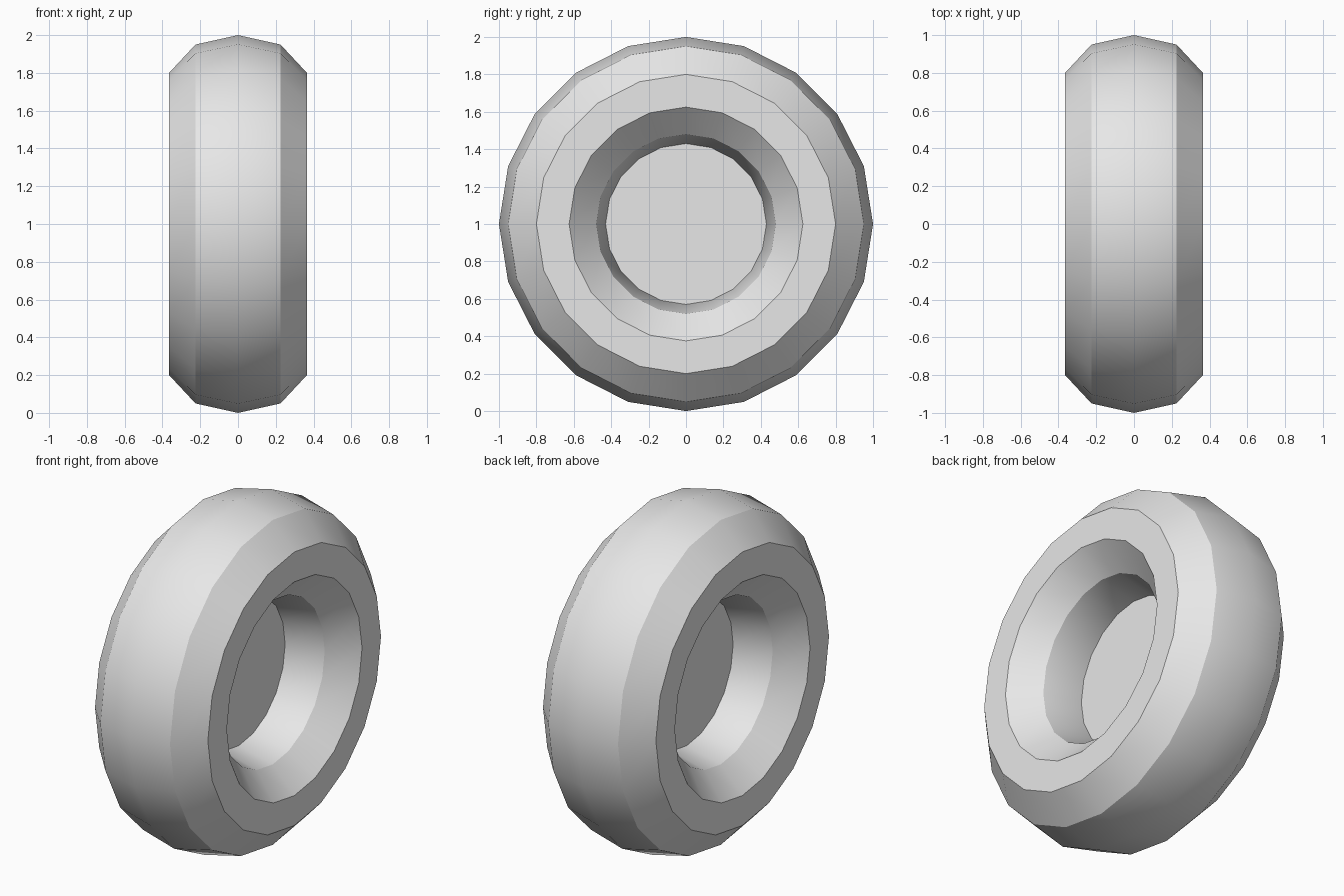
import bpy
import bmesh
from math import sin, cos, pi, radians

cube = bpy.data.objects.get("Cube")
if cube:
    bpy.data.objects.remove(cube, do_unlink=True)

SIDES = 20

grey = bpy.data.materials.new("light_grey")
grey.use_nodes = True
grey.diffuse_color = (0.8, 0.8, 0.8, 1)
grey.node_tree.nodes["Principled BSDF"].inputs["Base Color"].default_value = (0.8, 0.8, 0.8, 1)

# Half cross-section (x, radius): tread centre, shoulder, side wall, rim well
half = [(0, 1.0), (0.225, 0.95), (0.365, 0.80),
        (0.365, 0.625), (0.225, 0.48), (0, 0.43)]
section = half + [(-x, r) for x, r in reversed(half[1:-1])]


def ring(bm, x, radius):
    return [bm.verts.new((x, radius * sin(2 * pi * i / SIDES),
                          1 + radius * cos(2 * pi * i / SIDES)))
            for i in range(SIDES)]


def finish(bm, name):
    bmesh.ops.recalc_face_normals(bm, faces=bm.faces)
    mesh = bpy.data.meshes.new(name)
    bm.to_mesh(mesh)
    bm.free()
    mesh.materials.append(grey)
    obj = bpy.data.objects.new(name, mesh)
    bpy.context.collection.objects.link(obj)
    return obj


# Tyre: closed section swept around the x axis
bm = bmesh.new()
rings = [ring(bm, x, r) for x, r in section]
for a, b in zip(rings, rings[1:] + rings[:1]):
    for i in range(SIDES):
        j = (i + 1) % SIDES
        bm.faces.new((a[i], a[j], b[j], b[i]))
tyre = finish(bm, "tyre")
bpy.ops.object.select_all(action='DESELECT')
tyre.select_set(True)
bpy.context.view_layer.objects.active = tyre
bpy.ops.object.shade_smooth_by_angle(angle=radians(30))

# Hub plate: thin disc closing the middle of the hole
bm = bmesh.new()
front, back = ring(bm, 0.004, 0.43), ring(bm, -0.004, 0.43)
bm.faces.new(front)
bm.faces.new(back)
for i in range(SIDES):
    j = (i + 1) % SIDES
    bm.faces.new((front[i], front[j], back[j], back[i]))
finish(bm, "hub_plate")
